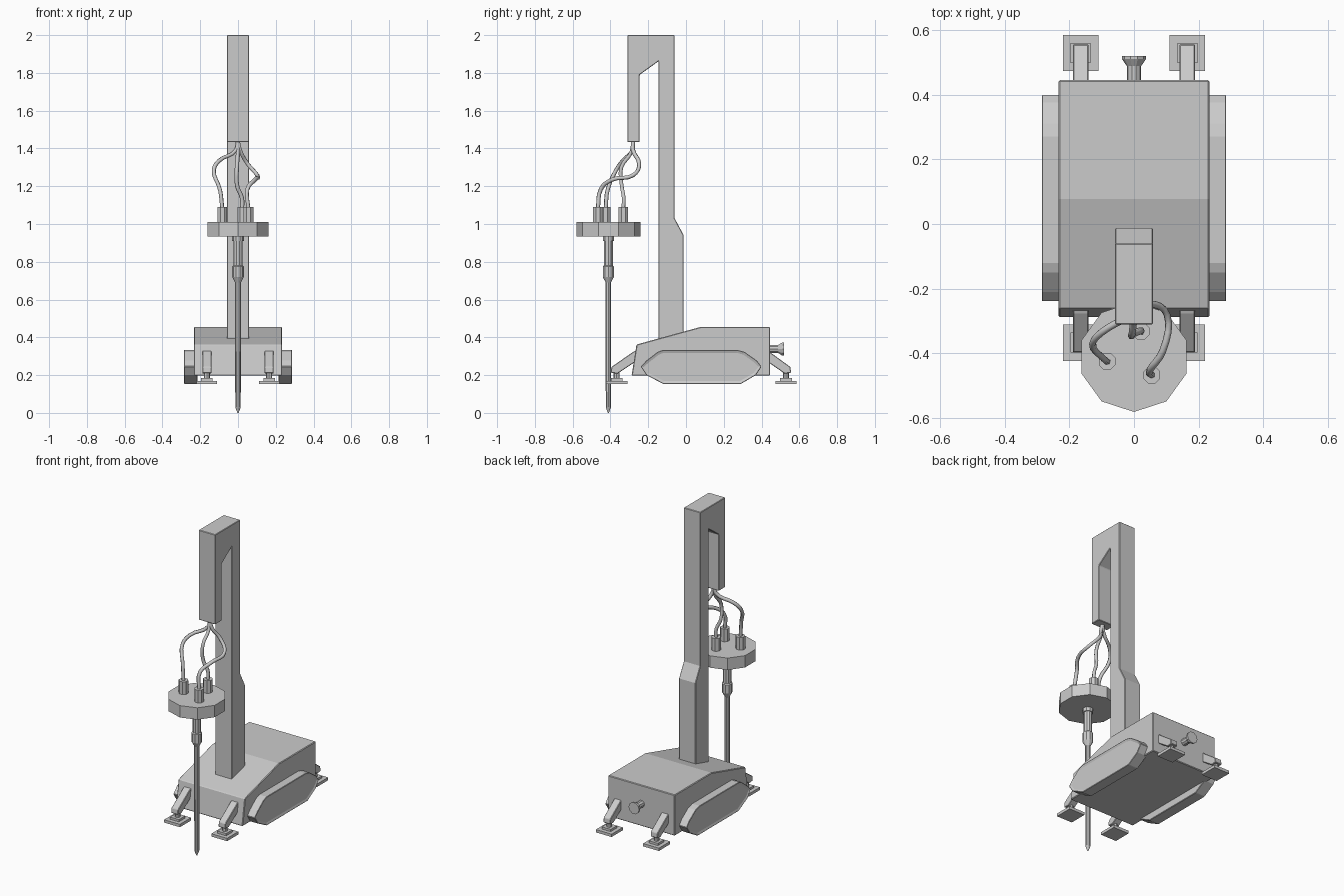
import bpy, bmesh, math
from mathutils import Vector

if "Cube" in bpy.data.objects:
    bpy.data.objects.remove(bpy.data.objects["Cube"])


def finish(name, bm, bevel=0.0):
    bmesh.ops.recalc_face_normals(bm, faces=bm.faces[:])
    mesh = bpy.data.meshes.new(name)
    bm.to_mesh(mesh)
    bm.free()
    obj = bpy.data.objects.new(name, mesh)
    bpy.context.collection.objects.link(obj)
    if bevel:
        mod = obj.modifiers.new("edge_bevel", 'BEVEL')
        mod.width = bevel
        mod.segments = 1
    return obj


def extrude_profile(name, pts, x0, x1, bevel=0.0, recess=None):
    """Extrude a (y, z) outline from x0 to x1; optionally recess the x1 face."""
    bm = bmesh.new()
    a = [bm.verts.new((x0, y, z)) for y, z in pts]
    b = [bm.verts.new((x1, y, z)) for y, z in pts]
    n = len(pts)
    bm.faces.new(a)
    outer = bm.faces.new(b)
    for i in range(n):
        j = (i + 1) % n
        bm.faces.new((a[i], a[j], b[j], b[i]))
    bmesh.ops.recalc_face_normals(bm, faces=bm.faces[:])
    if recess:
        bmesh.ops.inset_region(bm, faces=[outer], thickness=recess[0])
        for v in outer.verts:
            v.co.x -= math.copysign(recess[1], x1 - x0)
    return finish(name, bm, bevel)


def lathe(name, rings, centre, sides, axis='Z', phase=0.0):
    """Stack of (radius, height) rings around a z or y axis."""
    bm = bmesh.new()
    loops = []
    for r, h in rings:
        loop = []
        for i in range(sides):
            t = phase + 2 * math.pi * i / sides
            c, s = r * math.cos(t), r * math.sin(t)
            off = Vector((c, s, h)) if axis == 'Z' else Vector((c, h, s))
            loop.append(bm.verts.new(Vector(centre) + off))
        loops.append(loop)
    for lo, hi in zip(loops, loops[1:]):
        for i in range(sides):
            j = (i + 1) % sides
            bm.faces.new((lo[i], lo[j], hi[j], hi[i]))
    bm.faces.new(loops[0])
    bm.faces.new(loops[-1])
    return finish(name, bm)


def box(name, centre, size):
    bm = bmesh.new()
    bmesh.ops.create_cube(bm, size=1)
    for v in bm.verts:
        v.co = Vector(centre) + Vector(v.co[i] * size[i] for i in range(3))
    return finish(name, bm)


def cable(name, pts, radius=0.011):
    cu = bpy.data.curves.new(name, 'CURVE')
    cu.dimensions = '3D'
    cu.bevel_depth = radius
    cu.bevel_resolution = 1
    cu.resolution_u = 4
    cu.use_fill_caps = True
    sp = cu.splines.new('BEZIER')
    sp.bezier_points.add(len(pts) - 1)
    for bp, p in zip(sp.bezier_points, pts):
        bp.co = p
        bp.handle_left_type = bp.handle_right_type = 'AUTO'
    obj = bpy.data.objects.new(name, cu)
    bpy.context.collection.objects.link(obj)


# Chassis
extrude_profile("chassis", [(-0.288, 0.197), (-0.262, 0.362), (0.077, 0.455),
                            (0.445, 0.455), (0.445, 0.197)], -0.233, 0.233, 0.004)

# Tracks, one each side
track = [(-0.24, 0.245), (-0.21, 0.277), (-0.15, 0.323), (-0.12, 0.334),
         (0.27, 0.334), (0.31, 0.323), (0.375, 0.277), (0.40, 0.245),
         (0.37, 0.20), (0.29, 0.153), (-0.12, 0.153), (-0.21, 0.20)]
for side, label in ((-1, "left"), (1, "right")):
    extrude_profile(label + "_track", track, side * 0.215, side * 0.286, 0.003, (0.016, 0.006))

# Mast with overhanging arm
extrude_profile("mast", [(-0.145, 0.37), (-0.012, 0.37), (-0.012, 0.94), (-0.06, 1.03),
                         (-0.06, 2.0), (-0.31, 2.0), (-0.31, 1.433), (-0.245, 1.433),
                         (-0.245, 1.79), (-0.145, 1.862)], -0.058, 0.058, 0.003)

# Stabiliser legs with pads
legs = {
    "front": (-0.367, [(-0.25, 0.335), (-0.277, 0.325), (-0.395, 0.243), (-0.398, 0.212),
                       (-0.362, 0.208), (-0.277, 0.265), (-0.25, 0.28)]),
    "rear": (0.529, [(0.42, 0.335), (0.44, 0.325), (0.553, 0.243), (0.556, 0.212),
                     (0.522, 0.208), (0.44, 0.265), (0.42, 0.28)]),
}
for end, (y, outline) in legs.items():
    for side, label in ((-1, "left"), (1, "right")):
        x = side * 0.165
        name = end + "_" + label
        extrude_profile(name + "_leg", outline, x - 0.024, x + 0.024, 0.003)
        lathe(name + "_ankle", [(0.016, 0.18), (0.016, 0.225)], (x, y, 0), 8)
        box(name + "_pad", (x, y, 0.161), (0.11, 0.112, 0.018))
        box(name + "_pad_plate", (x, y, 0.176), (0.062, 0.062, 0.016))

# Rear hitch knob
lathe("rear_knob", [(0.022, 0.43), (0.022, 0.488), (0.037, 0.51), (0.037, 0.52)],
      (0, 0, 0.338), 10, 'Y')

# Drill head disc and drill string
head = (0, -0.411, 0)
lathe("drill_head", [(0.17, 0.935), (0.17, 1.01)], head, 10, phase=-math.pi / 2)
lathe("drill_string", [(0.031, 0.94), (0.031, 0.91), (0.025, 0.91), (0.025, 0.78),
                       (0.031, 0.775), (0.031, 0.72), (0.015, 0.69), (0.0145, 0.03),
                       (0.003, 0.0)], head, 10)

# Cable sockets and cables
sockets = {"left": (-0.083, -0.425), "right": (0.055, -0.467), "rear": (0.022, -0.332)}
paths = {
    "left": [(-0.012, -0.285, 1.39), (-0.10, -0.335, 1.335), (-0.128, -0.37, 1.285),
             (-0.095, -0.415, 1.18)],
    "right": [(0.012, -0.28, 1.39), (0.05, -0.248, 1.32), (0.102, -0.28, 1.258),
              (0.09, -0.39, 1.235), (0.05, -0.45, 1.185)],
    "rear": [(0.0, -0.29, 1.38), (-0.006, -0.342, 1.30), (-0.004, -0.34, 1.20),
             (0.02, -0.33, 1.14)],
}
for label, (x, y) in sockets.items():
    lathe(label + "_socket", [(0.028, 1.0), (0.028, 1.09)], (x, y, 0), 8, phase=math.pi / 8)
    cable(label + "_cable", [(0, -0.28, 1.44)] + paths[label] + [(x, y, 1.08)])
